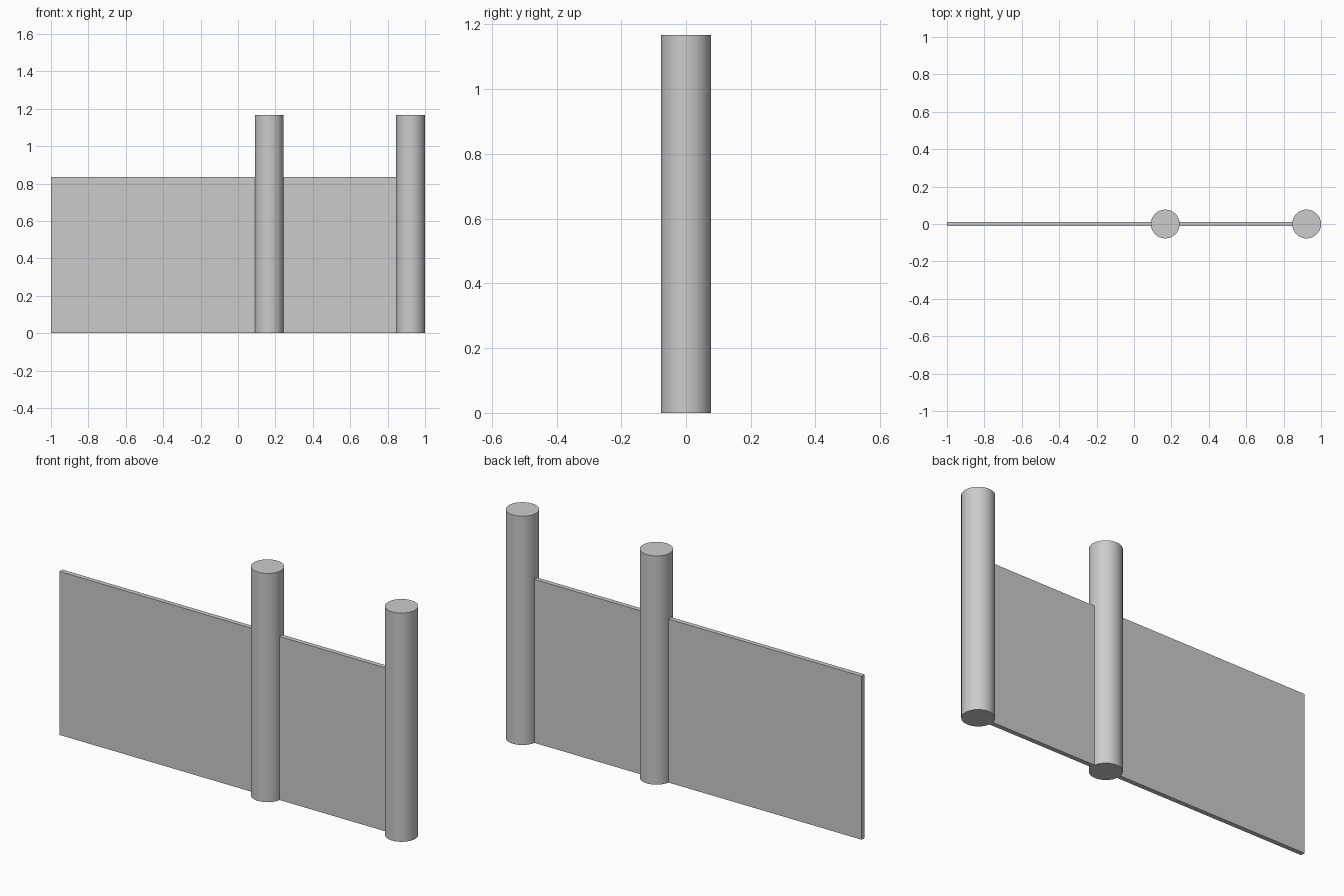
import bpy

cube = bpy.data.objects.get("Cube")
if cube:
    bpy.data.objects.remove(cube, do_unlink=True)

POST_RADIUS = 0.077
POST_HEIGHT = 1.167
PANEL_HEIGHT = 0.834
PANEL_THICKNESS = 0.024
POSTS = {"middle_post": 0.167, "left_end_post": 1 - POST_RADIUS}

grey = bpy.data.materials.new("light_grey")
grey.use_nodes = True
colour = (0.6, 0.6, 0.6, 1)
grey.diffuse_color = colour
grey.node_tree.nodes["Principled BSDF"].inputs["Base Color"].default_value = colour


def finish(name):
    obj = bpy.context.object
    obj.name = name
    obj.data.materials.append(grey)
    return obj


# Thin panel running from the free end to the end post's axis
x_start, x_end = -1.0, POSTS["left_end_post"]
bpy.ops.mesh.primitive_cube_add(size=1, location=((x_start + x_end) / 2, 0, PANEL_HEIGHT / 2))
panel = finish("panel")
panel.scale = (x_end - x_start, PANEL_THICKNESS, PANEL_HEIGHT)
bpy.ops.object.transform_apply(location=False, rotation=False, scale=True)

# Round posts
for name, x in POSTS.items():
    bpy.ops.mesh.primitive_cylinder_add(vertices=64, radius=POST_RADIUS, depth=POST_HEIGHT,
                                        location=(x, 0, POST_HEIGHT / 2))
    finish(name)
    bpy.ops.object.shade_smooth_by_angle()
